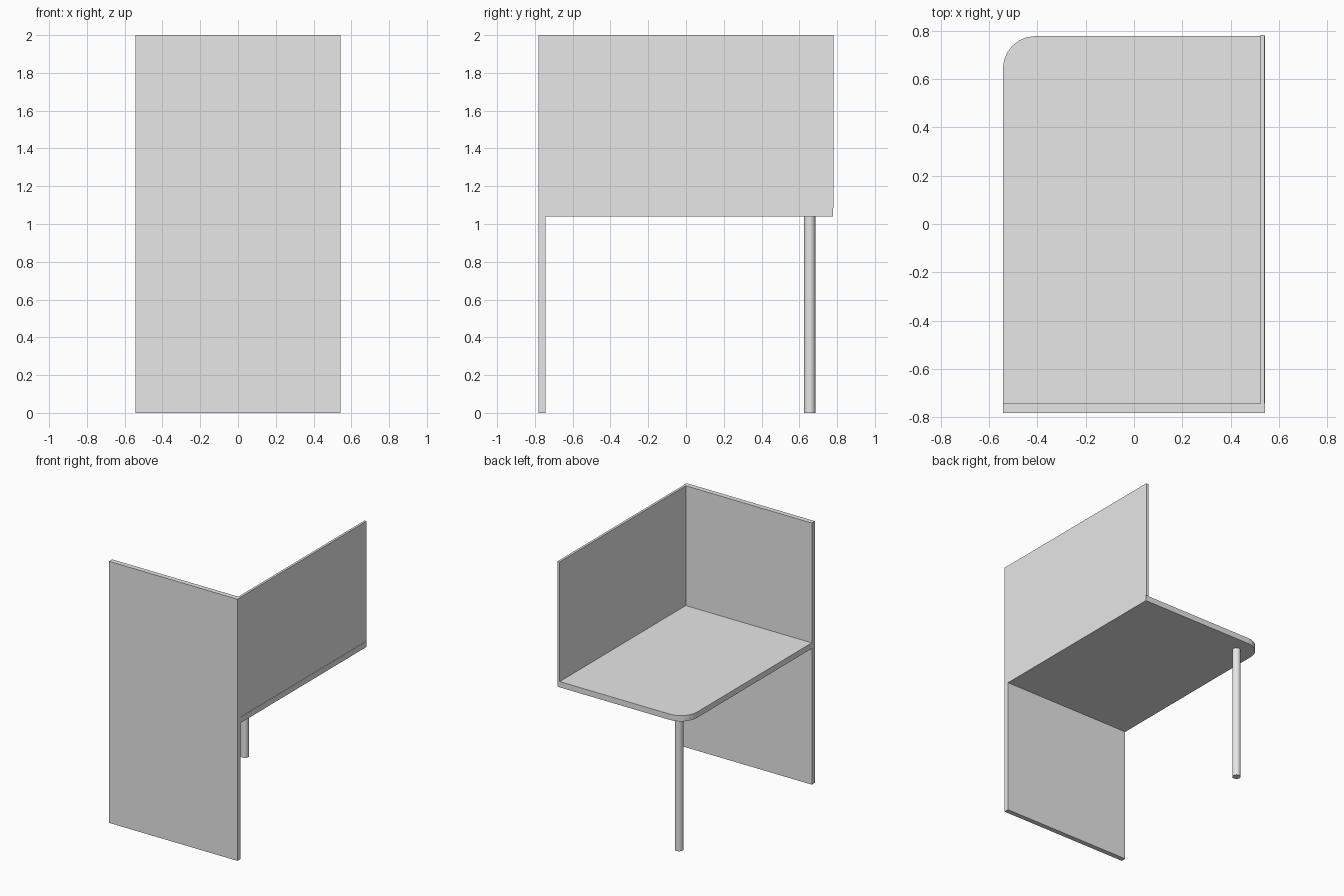
import bpy, bmesh, math

if "Cube" in bpy.data.objects:
    bpy.data.objects.remove(bpy.data.objects["Cube"])

grey = bpy.data.materials.new("light grey")
grey.diffuse_color = (0.8, 0.8, 0.8, 1)
grey.use_nodes = True
grey.node_tree.nodes["Principled BSDF"].inputs["Base Color"].default_value = grey.diffuse_color


def prism(name, outline, z0, z1):
    """Extrude a counter-clockwise xy outline from z0 to z1."""
    mesh = bpy.data.meshes.new(name)
    bm = bmesh.new()
    face = bm.faces.new([bm.verts.new((x, y, z0)) for x, y in outline])
    ext = bmesh.ops.extrude_face_region(bm, geom=[face])
    for v in ext["geom"]:
        if isinstance(v, bmesh.types.BMVert):
            v.co.z = z1
    bmesh.ops.recalc_face_normals(bm, faces=bm.faces[:])
    bm.to_mesh(mesh)
    bm.free()
    mesh.materials.append(grey)
    ob = bpy.data.objects.new(name, mesh)
    bpy.context.collection.objects.link(ob)
    return ob


def rect(x0, x1, y0, y1):
    return [(x0, y0), (x1, y0), (x1, y1), (x0, y1)]


def arc(cx, cy, r, a0, a1, n):
    return [(cx + r * math.cos(math.radians(a0 + (a1 - a0) * i / n)),
             cy + r * math.sin(math.radians(a0 + (a1 - a0) * i / n)))
            for i in range(n + 1)]


W, D = 0.543, 0.782
DESK_Z, DESK_TOP = 1.04, 1.084
INNER = -0.744
DESK_BACK = 0.778

# full-height end panel
prism("end_panel", rect(-W, W, -D, INNER), 0, 2)

# thin side screen standing on the desk
prism("side_screen", rect(0.523, 0.541, INNER, D), DESK_TOP, 2)

# desktop with one rounded outer corner
R = 0.135
desk = [(-W, INNER), (W, INNER), (W, DESK_BACK)]
desk += arc(-W + R, DESK_BACK - R, R, 90, 180, 6)
prism("desktop", desk, DESK_Z, DESK_TOP)

# round support leg
leg = prism("support_leg", arc(-0.40, 0.655, 0.03, 0, 360, 16)[:-1], 0, DESK_Z)
bpy.context.view_layer.objects.active = leg
leg.select_set(True)
bpy.ops.object.shade_smooth_by_angle(angle=math.radians(35))
